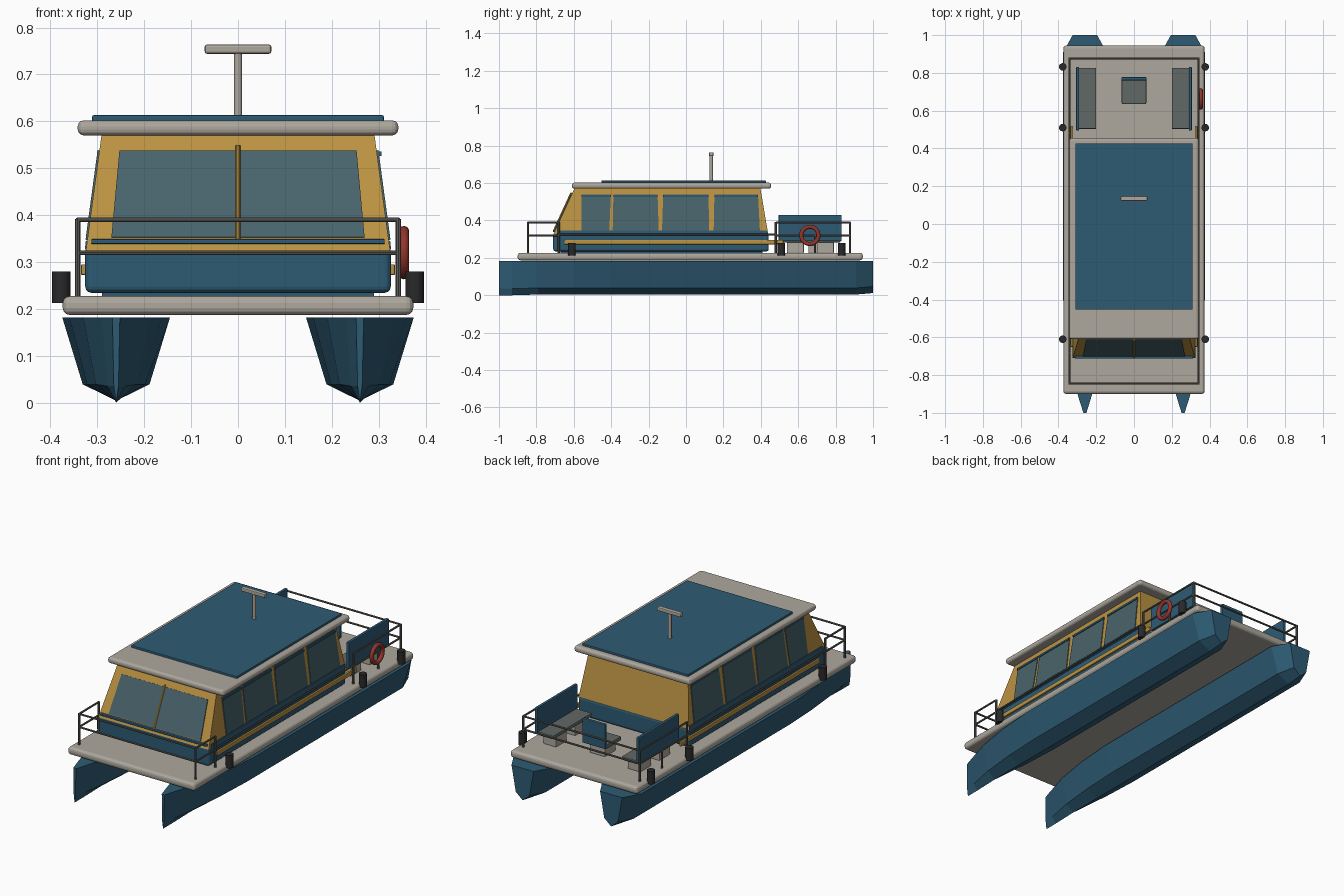
import bpy, bmesh, math
from mathutils import Vector

if "Cube" in bpy.data.objects:
    bpy.data.objects.remove(bpy.data.objects["Cube"])


def mat(name, r, g, b):
    m = bpy.data.materials.new(name)
    m.diffuse_color = (r, g, b, 1)
    m.use_nodes = True
    m.node_tree.nodes["Principled BSDF"].inputs["Base Color"].default_value = m.diffuse_color
    return m


BLUE = mat("sea blue", 0.027, 0.105, 0.175)
GREY = mat("pale grey", 0.42, 0.39, 0.34)
OCHRE = mat("ochre", 0.50, 0.29, 0.055)
GLASS = mat("tinted glass", 0.065, 0.125, 0.145)
STEEL = mat("rail steel", 0.11, 0.11, 0.105)
BLACK = mat("fender black", 0.022, 0.022, 0.024)
RED = mat("ring red", 0.30, 0.035, 0.025)
CUSHION = mat("cushion grey", 0.12, 0.14, 0.13)


def mesh(name, verts, faces, m, bevel=0, segs=2):
    me = bpy.data.meshes.new(name)
    me.from_pydata(verts, [], faces)
    bm = bmesh.new()
    bm.from_mesh(me)
    bmesh.ops.recalc_face_normals(bm, faces=bm.faces)
    bm.to_mesh(me)
    bm.free()
    me.materials.append(m)
    ob = bpy.data.objects.new(name, me)
    bpy.context.collection.objects.link(ob)
    if bevel:
        b = ob.modifiers.new("bevel", "BEVEL")
        b.width, b.segments = bevel, segs
    return ob


def loft(name, rings, m, bevel=0, segs=2):
    """Skin closed rings of equal length and cap both ends."""
    n = len(rings[0])
    faces = [list(range(n)), [(len(rings) - 1) * n + i for i in range(n)]]
    for k in range(len(rings) - 1):
        for i in range(n):
            j = (i + 1) % n
            faces.append([k * n + i, k * n + j, (k + 1) * n + j, (k + 1) * n + i])
    return mesh(name, [v for r in rings for v in r], faces, m, bevel, segs)


def rect(x0, x1, y0, y1, z):
    return [(x0, y0, z), (x1, y0, z), (x1, y1, z), (x0, y1, z)]


def box(name, x0, x1, y0, y1, z0, z1, m, bevel=0, segs=2):
    return loft(name, [rect(x0, x1, y0, y1, z0), rect(x0, x1, y0, y1, z1)], m, bevel, segs)


def rod(name, a, b, r, m, n=10):
    a, b = Vector(a), Vector(b)
    bpy.ops.mesh.primitive_cylinder_add(vertices=n, radius=r, depth=(b - a).length, location=(a + b) / 2)
    ob = bpy.context.object
    ob.rotation_euler = (b - a).to_track_quat('Z', 'Y').to_euler()
    ob.name = name
    ob.data.materials.append(m)
    bpy.ops.object.shade_smooth_by_angle(angle=math.radians(40))
    return ob


def plate(name, pts, normal, m, t=0.006):
    """Thin plate laid on a wall, pushed out along its normal."""
    n = Vector(normal).normalized()
    return loft(name, [[Vector(p) - n * 0.002 for p in pts], [Vector(p) + n * (t - 0.002) for p in pts]], m)


# Twin hulls: pointed bow, V bottom with chine, tapered stern
stations = [(-1, .008), (-.93, .03), (-.79, .07), (-.6, .1), (-.4, .115), (.91, .115), (1, .065)]
for s in (-1, 1):
    rings = []
    for y, w in stations:
        c, lift = s * .26, (.012 if y > .95 else .004 if y > -.9 else 0)
        rings.append([(c - w, y, .182), (c - w * .62, y, .035 + lift), (c, y, lift),
                      (c + w * .62, y, .035 + lift), (c + w, y, .182)])
    loft("hull", rings, BLUE)

# Deck
box("deck", -.374, .374, -.9, .945, .187, .227, GREY, .015, 3)
box("cabin_plinth", -.29, .29, -.67, .41, .225, .24, BLUE)

# Cabin lower body and sloped upper walls
Z0, Z1 = .335, .575


def side_x(z):
    return .323 - (z - Z0) * .135


def front_y(z):
    return -.705 + (z - Z0) * .46


def back_y(z):
    return .438 - (z - Z0) * .17


box("cabin_base", -.326, .326, -.71, .442, .234, .335, BLUE, .014, 3)
loft("cabin_walls", [rect(-side_x(z), side_x(z), front_y(z), back_y(z), z) for z in (.325, Z1)], OCHRE)
box("front_ledge", -.313, .313, -.712, -.68, .338, .349, BLUE, .003)

# Windscreen halves and centre bar
fn = (0, -1, .46)
za, zb = .352, .536
plate("windscreen", [(-.27, front_y(za), za), (.27, front_y(za), za),
                     (.253, front_y(zb), zb), (-.253, front_y(zb), zb)], fn, GLASS)
rod("windscreen_bar", (0, front_y(.342) - .006, .342), (0, front_y(.548) - .006, .548), .005, OCHRE, 8)

# Side windows, eyebrow trims, strakes and grab rails
windows = [(-.56, -.41, -.56, -.402), (-.392, -.146, -.388, -.152),
           (-.128, .124, -.122, .120), (.148, .395, .152, .385)]
for s in (-1, 1):
    for a, b, c, d in windows:
        za, zb = .347, .538
        plate("side_window", [(s * side_x(za), a, za), (s * side_x(za), b, za),
                              (s * side_x(zb), d, zb), (s * side_x(zb), c, zb)], (s, 0, .135), GLASS)
        x = side_x(.53)
        box("window_trim", s * x - .004, s * x + .009, c, d, .526, .536, BLUE)
    plate("sill_band", [(s * side_x(.33), -.69, .326), (s * side_x(.33), .436, .326),
                        (s * side_x(.345), .434, .345), (s * side_x(.345), -.685, .345)],
          (s, 0, .135), BLUE, .005)
    box("side_strake", s * .329 - .006, s * .329 + .006, -.65, .52, .272, .295, OCHRE, .003)
    rod("grab_rail", (s * .342, -.68, .325), (s * .342, .48, .325), .005, STEEL, 8)

# Roof with blue top panel
box("roof", -.342, .342, -.61, .455, .57, .602, GREY, .013, 3)
box("roof_panel", -.311, .311, -.453, .427, .598, .613, BLUE, .003)

# Mast with bar antenna
rod("mast", (0, .135, .61), (0, .135, .75), .009, GREY, 12)
box("antenna_bar", -.071, .071, .123, .147, .744, .764, GREY, .005)

# Guard rails: open U shape at bow and stern
for end, inner in ((-.845, -.68), (.877, .48)):
    for s in (-1, 1):
        for y in (end, inner):
            rod("rail_post", (s * .342, y, .22), (s * .342, y, .392), .006, STEEL, 8)
        for z in (.32, .39):
            rod("side_rail", (s * .342, end, z), (s * .342, inner, z), .005, STEEL, 8)
    for z in (.32, .39):
        rod("cross_rail", (-.342, end, z), (.342, end, z), .005, STEEL, 8)
for s in (-1, 1):
    rod("middle_post", (s * .342, .69, .22), (s * .342, .69, .32), .006, STEEL, 8)

# Side benches on the aft deck
for s in (-1, 1):
    def sx(a, b):
        return sorted((s * a, s * b))
    box("bench_base", *sx(.21, .285), .54, .63, .225, .285, GREY, .004)
    box("bench_base", *sx(.21, .285), .70, .79, .225, .285, GREY, .004)
    box("bench_seat", *sx(.2, .292), .503, .827, .283, .303, CUSHION, .005)
    box("bench_back", *sx(.290, .306), .495, .832, .29, .43, BLUE, .004)

# Single aft seat
box("seat_base", -.045, .045, .655, .745, .225, .28, GREY, .004)
box("seat_cushion", -.065, .065, .635, .765, .278, .3, CUSHION, .005)
box("seat_back", -.067, .067, .76, .777, .285, .415, BLUE, .004)

# Fenders hanging along both sides
for s in (-1, 1):
    for y in (-.61, .51, .832):
        f = rod("fender", (s * .377, y, .212), (s * .377, y, .28), .02, BLACK, 14)

# Life ring on the right rail
bpy.ops.mesh.primitive_torus_add(major_radius=.046, minor_radius=.011, major_segments=28, minor_segments=10,
                                 location=(.354, .662, .32), rotation=(0, math.pi / 2, 0))
ring = bpy.context.object
ring.name = "life_ring"
ring.data.materials.append(RED)
bpy.ops.object.shade_smooth_by_angle(angle=math.radians(60))
